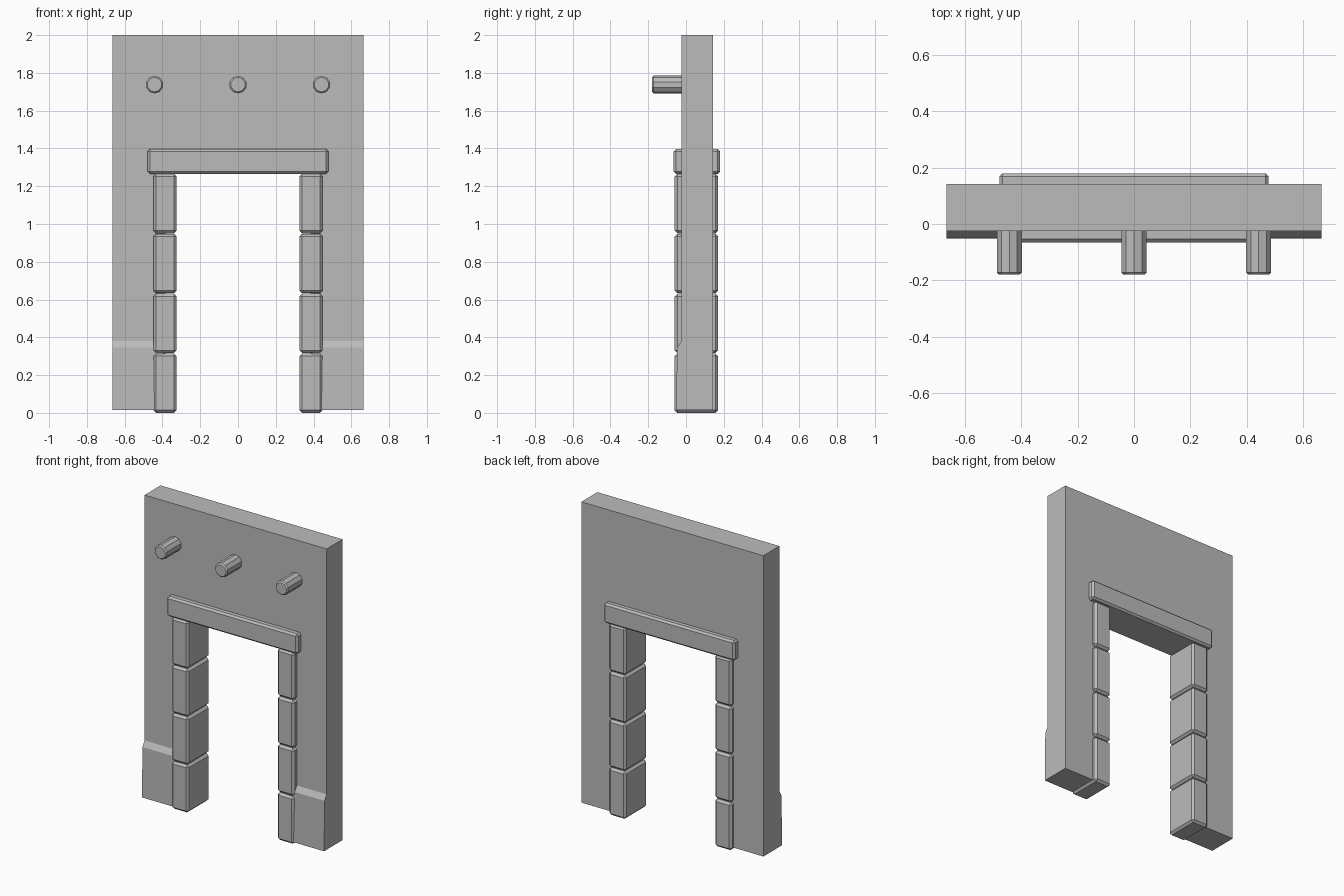
import bpy, bmesh, math
from mathutils import Matrix, Vector

cube = bpy.data.objects.get("Cube")
if cube:
    bpy.data.objects.remove(cube, do_unlink=True)

stone = bpy.data.materials.new("grey stone")
stone.use_nodes = True
GREY = (0.5, 0.5, 0.5, 1)
stone.diffuse_color = GREY
stone.node_tree.nodes["Principled BSDF"].inputs["Base Color"].default_value = GREY


def finish(bm, name, bevel=0):
    """Turn a bmesh into a flat-shaded stone object, optionally chamfered."""
    bmesh.ops.recalc_face_normals(bm, faces=bm.faces)
    mesh = bpy.data.meshes.new(name)
    bm.to_mesh(mesh)
    bm.free()
    mesh.materials.append(stone)
    obj = bpy.data.objects.new(name, mesh)
    bpy.context.collection.objects.link(obj)
    if bevel:
        mod = obj.modifiers.new("chamfer", "BEVEL")
        mod.width = bevel
        mod.segments = 1
    return obj


def box(name, low, high, bevel=0):
    low, high = Vector(low), Vector(high)
    bm = bmesh.new()
    bmesh.ops.create_cube(bm, size=1)
    bmesh.ops.scale(bm, vec=high - low, verts=bm.verts)
    bmesh.ops.translate(bm, vec=(low + high) / 2, verts=bm.verts)
    return finish(bm, name, bevel)


def prism(name, points, push):
    """Extrude a flat outline along the push vector."""
    bm = bmesh.new()
    face = bm.faces.new([bm.verts.new(p) for p in points])
    out = bmesh.ops.extrude_face_region(bm, geom=[face], use_keep_orig=True)
    moved = [v for v in out["geom"] if isinstance(v, bmesh.types.BMVert)]
    bmesh.ops.translate(bm, vec=push, verts=moved)
    return finish(bm, name)


# Wall with a doorway cut up from the floor
HALF, DOOR, FRONT, BACK, FLOOR = 0.665, 0.385, -0.025, 0.142, 0.014
outline = [(-HALF, FLOOR), (-DOOR, FLOOR), (-DOOR, 1.33), (DOOR, 1.33),
           (DOOR, FLOOR), (HALF, FLOOR), (HALF, 2), (-HALF, 2)]
prism("wall", [(x, FRONT, z) for x, z in outline], (0, BACK - FRONT, 0))

# Lintel over the doorway
box("lintel", (-0.478, -0.065, 1.265), (0.478, 0.18, 1.397), 0.012)

plinth = [(0, FLOOR), (-0.052, FLOOR), (-0.047, 0.345), (FRONT, 0.38), (0, 0.38)]
for side, label in ((1, "left"), (-1, "right")):
    # Stacked jamb blocks
    for i in range(4):
        z = i * 0.317
        inner, outer = sorted((side * 0.325, side * 0.448))
        box(f"{label}_jamb_block_{i + 1}", (inner, -0.06, z),
            (outer, 0.17, z + 0.314), 0.014)
    # Sloped plinth along the foot of the front
    prism(f"{label}_plinth", [(side * HALF, y, z) for y, z in plinth],
          (side * (0.395 - HALF), 0, 0))

# Pegs sticking out above the doorway
for x, label in ((-0.442, "right"), (0, "middle"), (0.442, "left")):
    bm = bmesh.new()
    turn = (Matrix.Translation((x, -0.08, 1.738))
            @ Matrix.Rotation(math.pi / 2, 4, "X"))
    bmesh.ops.create_cone(bm, cap_ends=True, segments=10, radius1=0.047,
                          radius2=0.047, depth=0.2, matrix=turn)
    rim = [e for e in bm.edges if all(v.co.y < -0.17 for v in e.verts)]
    bmesh.ops.bevel(bm, geom=rim, offset=0.008, segments=1, affect="EDGES")
    finish(bm, f"{label}_peg")
